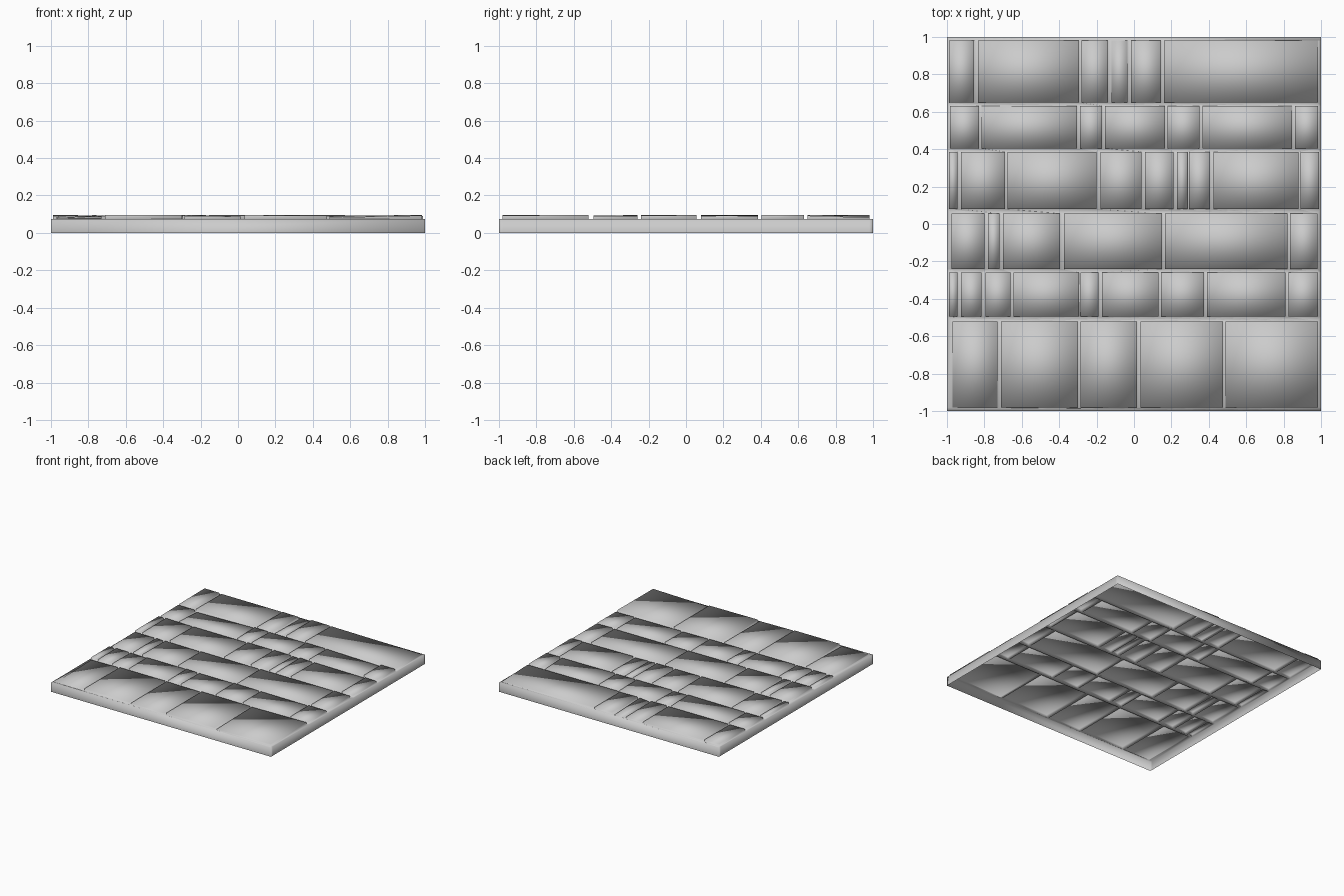
import bpy, bmesh, random

if "Cube" in bpy.data.objects:
    bpy.data.objects.remove(bpy.data.objects["Cube"])

random.seed(4)
BASE, TOP = 0.075, 0.096

# courses from front to back: (y0, y1, left/right edges of each stone)
COURSES = [
    (-0.98, -0.52, [-.97, -.73, -.71, -.30, -.285, .015, .035, .475, .49, .985]),
    (-0.495, -0.26, [-.99, -.945, -.925, -.815, -.795, -.66, -.645, -.295, -.285, -.19,
                     -.17, .13, .145, .375, .39, .81, .825, .985]),
    (-0.24, 0.055, [-.975, -.80, -.78, -.72, -.70, -.395, -.375, .15, .165, .82, .835, .98]),
    (0.08, 0.385, [-.99, -.945, -.925, -.69, -.675, -.20, -.18, .04, .06, .21, .23, .285,
                   .295, .405, .425, .88, .89, .99]),
    (0.405, 0.63, [-.985, -.83, -.815, -.305, -.29, -.17, -.155, .165, .18, .35,
                   .365, .845, .86, .985]),
    (0.65, 0.98, [-.99, -.855, -.835, -.295, -.28, -.14, -.12, -.035, -.015, .145, .16, .985]),
]
# stones that sink at some corners: (course, stone) -> drop of FL, FR, BR, BL
SUNK = {
    (0, 0): (.018, .016, .006, .010), (0, 4): (.014, .003, 0, .006),
    (5, 5): (0, .004, .014, .004), (5, 3): (.012, .004, .018, .018),
    (4, 1): (.004, 0, .006, .016), (4, 5): (0, .004, .014, .003),
}

bm = bmesh.new()
cache = {}


def vert(x, y, z):
    key = (round(x, 4), round(y, 4), round(z, 4))
    if key not in cache:
        cache[key] = bm.verts.new(key)
    return cache[key]


def face(points):
    vs = []
    for p in points:
        v = vert(*p)
        if v not in vs:
            vs.append(v)
    bm.faces.new(vs)


def stone(x0, x1, y0, y1, drops):
    # four low walls and a slightly tilted cap
    low = [(x0, y0, BASE), (x1, y0, BASE), (x1, y1, BASE), (x0, y1, BASE)]
    cap = [(x, y, TOP - d) for (x, y, _), d in zip(low, drops)]
    for i in range(4):
        j = (i + 1) % 4
        face([low[i], low[j], cap[j], cap[i]])
    face(cap[:3] + cap[3:])


# stones and the upright joints between them
for r, (y0, y1, xs) in enumerate(COURSES):
    for s in range(len(xs) // 2):
        a, b, c = (random.uniform(0, .005) for _ in range(3))
        drops = SUNK.get((r, s), (a, a + b, b + c, c))
        stone(xs[2 * s], xs[2 * s + 1], y0, y1, drops)
    edges = [-1] + xs + [1]
    for x0, x1 in zip(edges[::2], edges[1::2]):
        face([(x0, y0, BASE), (x1, y0, BASE), (x1, y1, BASE), (x0, y1, BASE)])

# long bed joints between courses
lines = [(-1, [])] + [(y, xs) for y0, y1, xs in COURSES for y in (y0, y1)] + [(1, [])]
for (y0, lower), (y1, upper) in zip(lines[::2], lines[1::2]):
    face([(x, y0, BASE) for x in [-1] + lower + [1]] +
         [(x, y1, BASE) for x in [1] + upper[::-1] + [-1]])

# outer skirt, open underneath
ys = [y for y, _ in lines]
rim = [(-1, -1), (1, -1)] + [(1, y) for y in ys[1:-1]] + [(1, 1), (-1, 1)] + \
      [(-1, y) for y in ys[-2:0:-1]]
for p, q in zip(rim, rim[1:] + rim[:1]):
    face([(*p, 0), (*q, 0), (*q, BASE), (*p, BASE)])

for f in bm.faces:
    f.smooth = True
mesh = bpy.data.meshes.new("stone_paving")
bm.to_mesh(mesh)
bm.free()
slab = bpy.data.objects.new("stone_paving", mesh)
bpy.context.collection.objects.link(slab)
